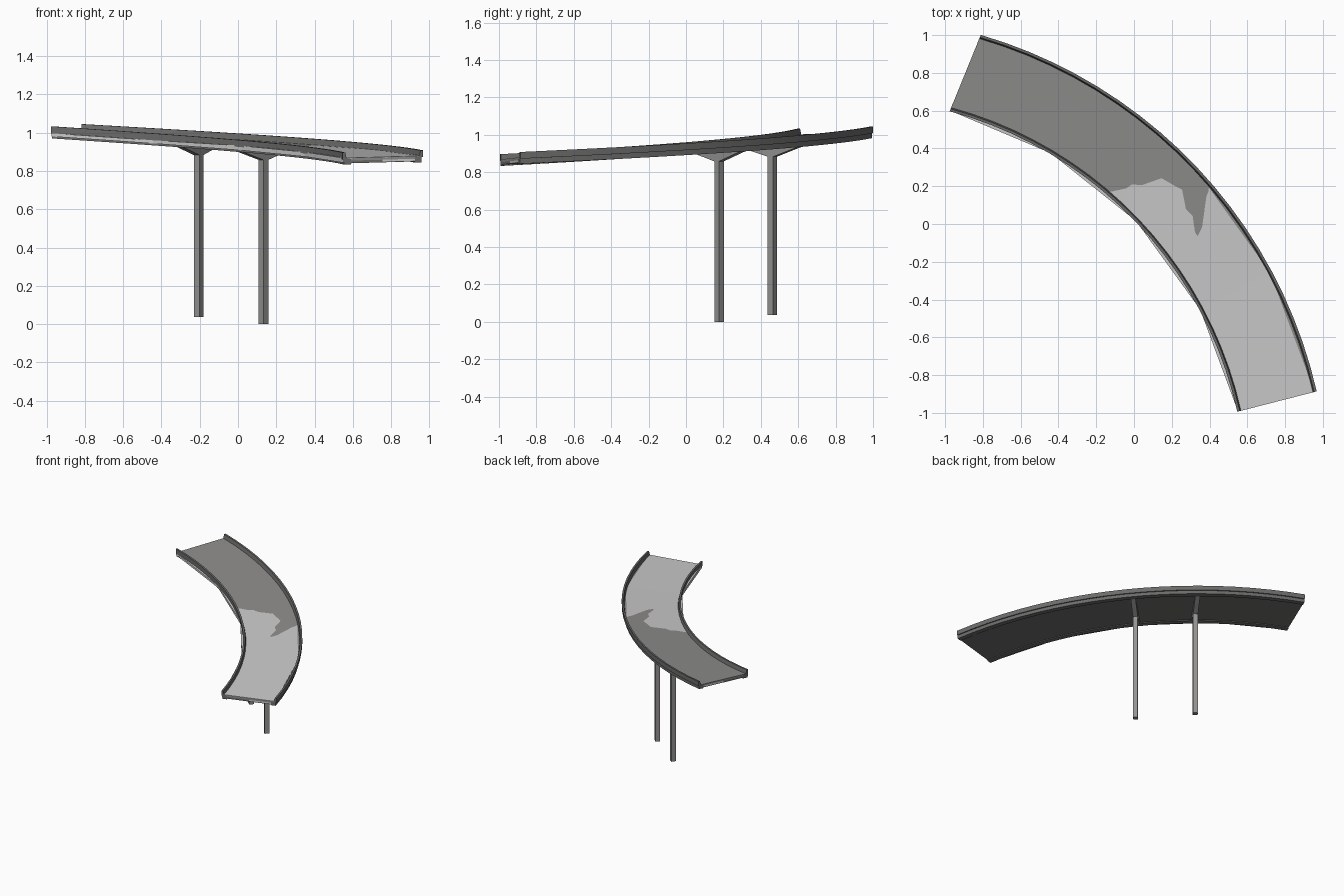
import bpy, bmesh
from math import radians, cos, sin

if "Cube" in bpy.data.objects:
    bpy.data.objects.remove(bpy.data.objects["Cube"])

CX, CY = -1.53, -1.458            # centre of the plan curve
R_IN, R_OUT = 2.128, 2.562


def material(name, v):
    m = bpy.data.materials.new(name)
    m.diffuse_color = (v, v * .99, v * .97, 1)
    m.use_nodes = True
    m.node_tree.nodes["Principled BSDF"].inputs["Base Color"].default_value = m.diffuse_color
    return m


ASPHALT = material("asphalt", .27)
CONCRETE = material("dark_concrete", .15)
PIER = material("pier_concrete", .30)


def base_z(t, r):
    """Underside height: downhill slope with a slight cross bank."""
    return 0.97 - 0.15 * t + 0.013 * t * t + 0.012 * (r - R_IN) / (R_OUT - R_IN)


def point(t, r, h):
    f = (r - R_IN) / (R_OUT - R_IN)
    a0, a1 = 74.9 - 1.2 * f, 12.6 + .3 * f      # slightly skewed ends
    a = radians(a0 + (a1 - a0) * t)
    return (CX + r * cos(a), CY + r * sin(a), base_z(t, r) + h)


def make(name, rings, mat=None):
    """Skin closed rings of equal size and cap both ends."""
    bm = bmesh.new()
    rows = [[bm.verts.new(p) for p in ring] for ring in rings]
    n = len(rows[0])
    for a, b in zip(rows, rows[1:]):
        for i in range(n):
            j = (i + 1) % n
            bm.faces.new((a[i], a[j], b[j], b[i]))
    bm.faces.new(rows[0])
    bm.faces.new(rows[-1][::-1])
    bmesh.ops.recalc_face_normals(bm, faces=bm.faces)
    me = bpy.data.meshes.new(name)
    bm.to_mesh(me)
    bm.free()
    if mat:
        me.materials.append(mat)
    ob = bpy.data.objects.new(name, me)
    bpy.context.collection.objects.link(ob)
    return ob


def sweep(name, profile, mat, n=20):
    ob = make(name, [[point(i / n, r, h) for r, h in profile] for i in range(n + 1)], mat)
    bpy.context.view_layer.objects.active = ob
    ob.select_set(True)
    bpy.ops.object.shade_smooth_by_angle(angle=radians(30))
    ob.select_set(False)


# Dark road surface and underside on the fine curve
sweep("road_deck", [(R_IN + .012, .020), (R_OUT - .012, .020),
                    (R_OUT - .012, .032), (R_IN + .012, .032)], ASPHALT)
sweep("deck_soffit", [(R_IN + .008, .006), (R_OUT - .008, .006),
                      (R_OUT - .008, .020), (R_IN + .008, .020)], CONCRETE)

# Coarse pale slab that surfaces through the road on the lower half
tops = [(.027, .027), (.027, .027), (.034, .031), (.034, .034), (.035, .035)]
make("road_slab", [[point(i / 4, r, h) for r, h in (
    (R_IN + .004, .010), (R_OUT - .012, .010), (R_OUT - .012, ho), (R_IN + .004, hi))]
    for i, (hi, ho) in enumerate(tops)])

# Parapets with stepped outer faces and edge beams below, both sides
for side, r0, s in (("inner", R_IN, 1), ("outer", R_OUT, -1)):
    sweep(side + "_parapet", [(r0, .027), (r0, .063), (r0 + s * .014, .063),
                              (r0 + s * .022, .027)], CONCRETE)
    sweep(side + "_edge_beam", [(r0 + s * .008, 0), (r0 + s * .008, .028),
                                (r0 + s * .045, .028), (r0 + s * .045, 0)], CONCRETE)

# Two square piers with flared radial crossheads
R_MID, HALF = 2.332, .018
for name, deg, foot, neck in (("upper", 55.4, .037, .883), ("lower", 44.5, 0, .858)):
    a = radians(deg)
    t = (74.3 - deg) / 61.5

    def local(u, v, z):
        r = R_MID + u
        return (CX + r * cos(a) - v * sin(a), CY + r * sin(a) + v * cos(a), z)

    make(name + "_pier", [[local(u, v, z) for u, v in (
        (-HALF, -HALF), (HALF, -HALF), (HALF, HALF), (-HALF, HALF))]
        for z in (foot, neck + .03)], PIER)
    zi, zo = base_z(t, R_IN), base_z(t, R_OUT)
    head = [(-HALF, neck), (HALF, neck), (.19, zo + .002), (.19, zo + .012),
            (-.18, zi + .012), (-.18, zi + .002)]
    make(name + "_crosshead", [[local(u, v, z) for u, z in head]
                               for v in (-HALF, HALF)], PIER)
